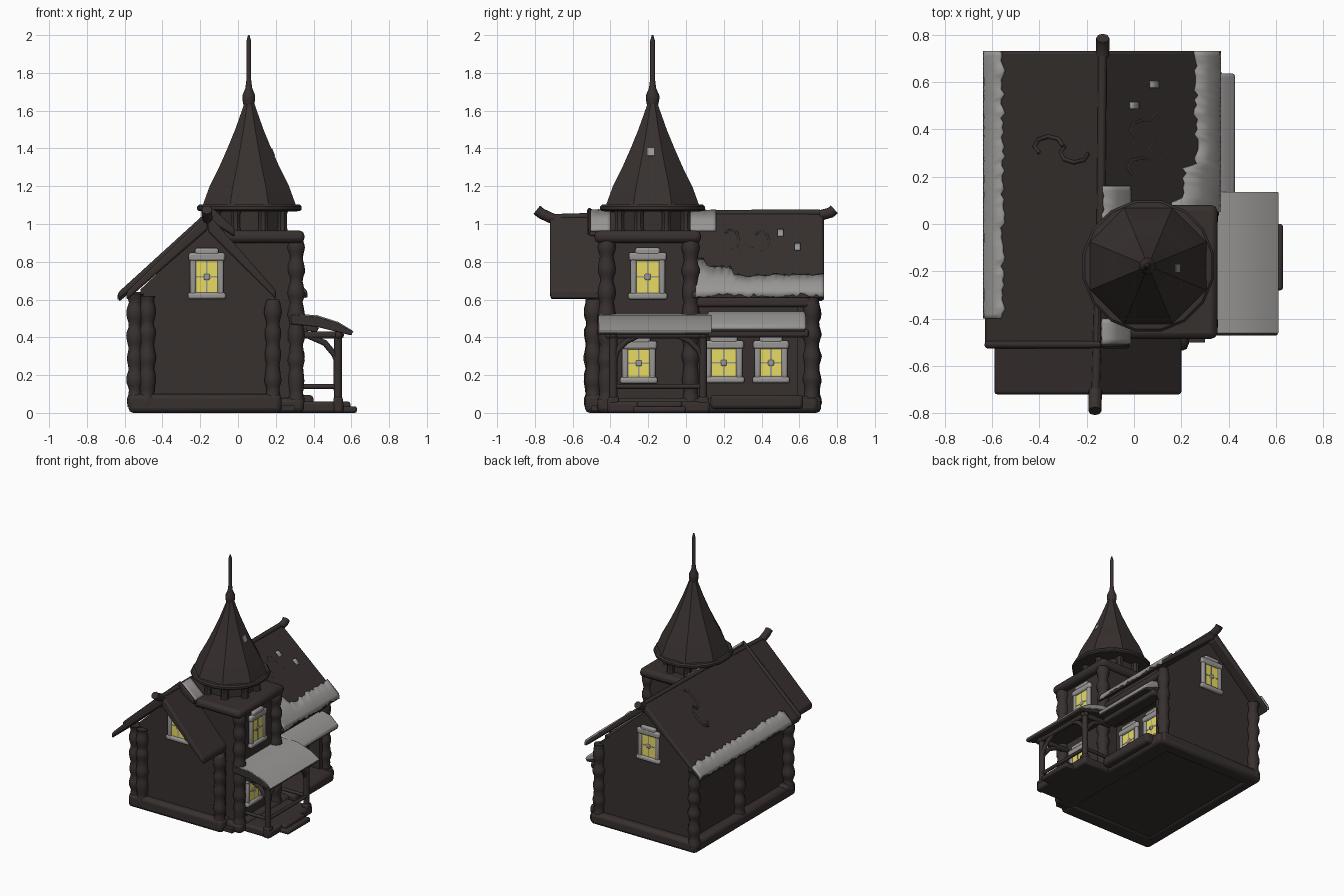
import bpy, bmesh, math, random
from mathutils import Matrix, Vector

random.seed(4)
if "Cube" in bpy.data.objects:
    bpy.data.objects.remove(bpy.data.objects["Cube"])


def material(name, *rgb):
    m = bpy.data.materials.new(name)
    m.use_nodes = True
    m.diffuse_color = (*rgb, 1)
    bsdf = m.node_tree.nodes["Principled BSDF"]
    bsdf.inputs["Base Color"].default_value = (*rgb, 1)
    bsdf.inputs["Roughness"].default_value = 0.9
    return m


WOOD = material("dark wood", 0.038, 0.030, 0.028)
SNOW = material("grey snow", 0.32, 0.31, 0.30)
GLOW = material("yellow glass", 0.88, 0.78, 0.14)


def finish(name, bm, mat, bevel=0.0, angle=35):
    bmesh.ops.recalc_face_normals(bm, faces=bm.faces)
    me = bpy.data.meshes.new(name)
    bm.to_mesh(me)
    bm.free()
    me.shade_smooth()
    me.set_sharp_from_angle(angle=math.radians(angle))
    me.materials.append(mat)
    ob = bpy.data.objects.new(name, me)
    bpy.context.collection.objects.link(ob)
    if bevel:
        mod = ob.modifiers.new("soft edges", "BEVEL")
        mod.width, mod.segments = bevel, 2
    return ob


def box(name, x, y, z, mat=WOOD, bevel=0.012, frame=None):
    """Box from (low, high) ranges, optionally placed in another frame."""
    bm = bmesh.new()
    bmesh.ops.create_cube(bm, size=1)
    for v in bm.verts:
        v.co = [r[0] + (c + 0.5) * (r[1] - r[0]) for c, r in zip(v.co, (x, y, z))]
    if frame:
        bm.transform(frame)
    return finish(name, bm, mat, bevel)


def prism(name, pts, y0, y1, mat=WOOD, bevel=0.012):
    """Extrude an x-z outline along y."""
    bm = bmesh.new()
    face = bm.faces.new([bm.verts.new((x, y0, z)) for x, z in pts])
    new = bmesh.ops.extrude_face_region(bm, geom=[face])["geom"]
    bmesh.ops.translate(bm, vec=(0, y1 - y0, 0),
                        verts=[g for g in new if isinstance(g, bmesh.types.BMVert)])
    return finish(name, bm, mat, bevel)


def lathe(name, x, y, prof, seg=10, angle=35):
    bm = bmesh.new()
    rings = []
    for r, z in prof:
        r /= math.cos(math.pi / seg)
        rings.append([bm.verts.new((x + r * math.cos((i + .5) * math.tau / seg),
                                    y + r * math.sin((i + .5) * math.tau / seg), z))
                      for i in range(seg)])
    for a, b in zip(rings, rings[1:]):
        for i in range(seg):
            j = (i + 1) % seg
            bm.faces.new((a[i], a[j], b[j], b[i]))
    bm.faces.new(rings[0])
    bm.faces.new(rings[-1])
    return finish(name, bm, WOOD, angle=angle)


def tube(name, pts, radius):
    cu = bpy.data.curves.new(name, "CURVE")
    cu.dimensions = "3D"
    cu.bevel_depth, cu.bevel_resolution, cu.use_fill_caps = radius, 2, True
    sp = cu.splines.new("POLY")
    sp.points.add(len(pts) - 1)
    for p, co in zip(sp.points, pts):
        p.co = (*co, 1)
    cu.materials.append(WOOD)
    ob = bpy.data.objects.new(name, cu)
    bpy.context.collection.objects.link(ob)
    return ob


def post(name, x, y, z0, z1, r=0.04):
    """Corner post of weathered log ends, with a gently wavy outline."""
    n = int((z1 - z0) / 0.022)
    lathe(name, x, y, [(r + 0.005 * math.sin(i * 1.2) + random.uniform(-.003, .003),
                        z0 + (z1 - z0) * i / n) for i in range(n + 1)], angle=80)


def roof_slab(name, eave, ridge, y0, y1, t=0.065):
    prism(name, [eave, ridge, (ridge[0], ridge[1] - t), (eave[0], eave[1] - t * 0.5)], y0, y1)


def snow_sheet(name, eave, ridge, y0, y1, depth, jag, hang=0.0, t=0.016):
    """Snow on a slope: depth(y) says how far up it reaches, hang adds drips."""
    bm = bmesh.new()
    n = max(4, int((y1 - y0) / 0.02))
    e, r = Vector((eave[0], 0, eave[1])), Vector((ridge[0], 0, ridge[1]))
    rows = []
    for i in range(n + 1):
        y = y0 + (y1 - y0) * i / n
        d = depth(y) + random.uniform(-jag, jag)
        drop = Vector((0, y, -hang * random.random()))
        pts = [e + drop] + [e.lerp(r, d * k) + Vector((0, y, 0.007)) for k in (0.06, 0.5, 1)]
        rows.append([bm.verts.new(p) for p in pts])
    for a, b in zip(rows, rows[1:]):
        for k in range(3):
            bm.faces.new((a[k], b[k], b[k + 1], a[k + 1]))
    ob = finish(name, bm, SNOW, angle=60)
    mod = ob.modifiers.new("thickness", "SOLIDIFY")
    mod.thickness, mod.offset = t, 0
    return ob


def window(name, x, y, z, turn, w, h):
    """Glowing window; w and h are half sizes of the glass, turn is about z."""
    f = Matrix.Translation((x, y, z)) @ Matrix.Rotation(math.radians(turn), 4, "Z")
    o = 0.032
    box(name + "_glass", (-w, w), (-.018, 0), (-h, h), GLOW, 0, f)
    for s in (-1, 1):
        side = sorted((s * w, s * (w + o)))
        box(name + "_side_trim", side, (-.028, 0), (-h - .02, h + .02), SNOW, .01, f)
    box(name + "_sill", (-w - o - .012, w + o + .012), (-.034, 0), (-h - .035, -h), SNOW, .012, f)
    box(name + "_cap", (-w - o - .008, w + o + .008), (-.032, 0), (h, h + .045), SNOW, .012, f)
    box(name + "_cap_crown", (-w * 1.1, w * 1.1), (-.03, 0), (h + .03, h + .07), SNOW, .012, f)
    box(name + "_upright", (-.004, .004), (-.02, 0), (-h, h), SNOW, 0, f)
    box(name + "_crossbar", (-w, w), (-.02, 0), (-.004, .004), SNOW, 0, f)
    box(name + "_frost", (-.016, .016), (-.023, 0), (-.016, .016), SNOW, .006, f)


# Walls: narrow house body, back gable wall wider to carry the overhanging roof
prism("house_walls", [(-.515, .03), (.2, .03), (.2, .6), (-.15, 1.0), (-.515, .655)], -.485, .6, bevel=0)
prism("back_wall", [(-.515, .03), (.29, .03), (.29, .62), (-.14, 1.0), (-.515, .655)], .59, .66, bevel=0)
box("upper_right_wall", (.1, .28), (.04, .6), (.45, .66), bevel=0)

# Foundation beams
box("front_plinth", (-.58, .23), (-.535, -.4), (0, .1), bevel=.025)
box("back_plinth", (-.58, .33), (.6, .715), (0, .09), bevel=.025)
box("left_plinth", (-.58, -.48), (-.52, .7), (0, .09), bevel=.025)
box("right_plinth", (.2, .35), (-.47, .7), (0, .08), bevel=.025)
box("floor", (-.54, .3), (-.5, .69), (.01, .04), bevel=0)

# Corner and middle posts
for x, y, top in ((-.545, -.485, .63), (-.48, -.495, .62), (.185, -.49, .6), (-.54, .67, .64), (.285, .665, .62),
                  (-.53, .1, .64), (.308, -.42, .92), (.308, .025, .92)):
    post("wall_post", x, y, .03, top)

# Tower
box("tower_walls", (-.14, .298), (-.435, .045), (.03, .92), bevel=0)
box("tower_cornice", (-.19, .352), (-.485, .08), (.9, .965), bevel=.025)
TX, TY = .06, -.177
lathe("tower_neck", TX, TY, [(.165, .95), (.165, 1.09)], 8)
for i in range(8):
    a = (i + .5) * math.tau / 8
    px, py = TX + .19 * math.cos(a), TY + .19 * math.sin(a)
    lathe("neck_column", px, py, [(.032, .95), (.024, .98), (.024, 1.05), (.032, 1.08)], 8)
lathe("tower_roof_rim", TX, TY, [(.2, 1.065), (.267, 1.068), (.277, 1.077), (.277, 1.092), (.267, 1.102),
                                 (.2, 1.106)], 16)
lathe("tower_roof", TX, TY, [(.25, 1.09), (.21, 1.2), (.16, 1.3), (.116, 1.4), (.075, 1.5), (.036, 1.61),
                             (.026, 1.64)], 8)
lathe("spire", .057, TY, [(.026, 1.62), (.034, 1.66), (.034, 1.68), (.018, 1.72), (.013, 1.76),
                          (.012, 1.97), (.004, 2.0)], 10, angle=60)
box("tower_roof_snow_spot", (-.004, .005), (-.018, .018), (-.022, .022), SNOW, 0,
    Matrix.Translation((.184, TY - .01, 1.38)) @ Matrix.Rotation(math.radians(-22), 4, "Y"))

# Main roof, with raised verges along its front edges
RIDGE, LEFT, RIGHT = (-.14, 1.07), (-.63, .62), (.36, .635)
FRONT_RIDGE = (-.16, 1.055)
SHOULDER = (-.02, .962)
roof_slab("left_roof", LEFT, RIDGE, -.51, .73)
roof_slab("right_roof", RIGHT, RIDGE, .03, .73)
roof_slab("right_roof_shoulder", SHOULDER, RIDGE, -.515, .04, .06)
roof_slab("left_verge", (-.632, .64), (-.14, 1.088), -.525, -.495, .08)
roof_slab("shoulder_verge", (-.018, .978), (-.14, 1.088), -.525, -.505, .08)
roof_slab("front_left_roof", (-.59, .64), FRONT_RIDGE, -.72, -.48, .085)
roof_slab("front_right_roof", (.2, .65), FRONT_RIDGE, -.72, .06, .095)
tube("ridge_beam", [(-.162, -.7, 1.035), (-.14, 0, 1.055), (-.133, .71, 1.06)], .018)
tube("front_ridge_end", [(-.165, -.79, 1.075), (-.165, -.765, 1.055), (-.163, -.7, 1.025)], .028)
tube("back_ridge_end", [(-.132, .785, 1.078), (-.132, .765, 1.06), (-.133, .71, 1.045)], .028)

# Snow on the main roof
snow_sheet("left_eave_snow", LEFT, RIDGE, -.4, .73, lambda y: .15, .02, .02)
snow_sheet("right_eave_snow", RIGHT, RIDGE, .05, .73,
           lambda y: .19 + (.2 if y < .11 else .1 if y < .24 else 0), .02, .025)
for name, y0, y1 in (("back", 0, .16), ("front", -.506, -.4)):
    snow_sheet("ridge_snow_" + name, SHOULDER, RIDGE, y0, y1, lambda y: .93, .04)
for y, k in ((.59, .55), (.5, .72)):
    p = Vector((*RIGHT, 0)).lerp(Vector((*RIDGE, 0)), k)
    snow_sheet("snow_spot", (p.x + .015, p.y - .014), (p.x - .015, p.y + .014), y - .015, y + .015,
               lambda y: 1, .05, t=.012)

# Warped shingles on both slopes
for y, x, s in ((.24, .03, 1), (.32, .12, -1), (.4, .04, 1), (.44, .13, -1), (.27, .17, 1),
                (.33, -.36, 1), (.3, -.25, -1)):
    path = [(x + .06 * math.cos(t * .8), y + .04 * s * math.sin(t * .8)) for t in range(6)]
    tube("warped_shingle", [(px, py, 1.066 - abs(px + .14) * .895) for px, py in path], .009)

# Porch
PORCH = [(.28, .52), (.42, .51), (.53, .475), (.608, .43), (.6, .41), (.42, .455), (.28, .47)]
prism("porch_roof", PORCH, -.47, .12, bevel=.005)
prism("porch_snow", [(.29, .525), (.42, .517), (.53, .482), (.612, .432), (.607, .422), (.42, .48), (.29, .49)],
      -.462, .135, SNOW, .004)
box("porch_floor", (.28, .56), (-.41, .125), (0, .06), bevel=.015)
box("porch_step", (.5, .63), (-.28, .0), (0, .035), bevel=.012)
box("porch_upper_step", (.5, .595), (-.26, -.02), (.02, .06), bevel=.012)
box("porch_beam", (.515, .55), (-.43, .12), (.395, .43))
for y, s in ((-.385, 1), (.09, -1)):
    tube("porch_post", [(.53, y, .02), (.528, y, .2), (.53, y, .42)], .022)
    box("porch_post_foot", (.505, .555), (y - .03, y + .03), (0, .085))
    box("porch_side_beam", (.29, .56), (y - .018, y + .018), (.395, .43))
    tube("side_brace", [(.53, y, .26), (.51, y, .31), (.46, y, .37), (.37, y, .41)], .016)
    tube("front_brace", [(.53, y, .27), (.53, y + s * .02, .33), (.53, y + s * .07, .38),
                         (.53, y + s * .13, .41)], .016)
    tube("side_rail", [(.29, y, .14), (.53, y, .14)], .013)
tube("front_rail", [(.53, -.385, .14), (.53, .09, .14)], .013)

# Lean-to roof and low ledge along the recessed right wall
prism("lean_to_roof", [(.19, .52), (.27, .52), (.42, .46), (.42, .43), (.27, .44), (.19, .44)], .11, .63, bevel=.005)
prism("lean_to_snow", [(.27, .54), (.36, .52), (.43, .46), (.425, .435), (.27, .49)], .115, .635, SNOW, .012)
box("lean_to_beam", (.27, .37), (.1, .65), (.4, .445))
box("wall_ledge", (.19, .4), (.13, .62), (.02, .095), bevel=.02)
box("eave_beam", (.26, .32), (.05, .69), (.56, .61), bevel=.015)

# Windows
window("front_window", -.165, -.484, .72, 0, .057, .083)
window("back_window", -.15, .659, .72, 180, .057, .083)
window("tower_window", .296, -.203, .72, 90, .06, .085)
window("porch_window", .296, -.25, .263, 90, .056, .073)
window("side_window_near", .199, .2, .265, 90, .066, .073)
window("side_window_far", .199, .45, .265, 90, .055, .073)
